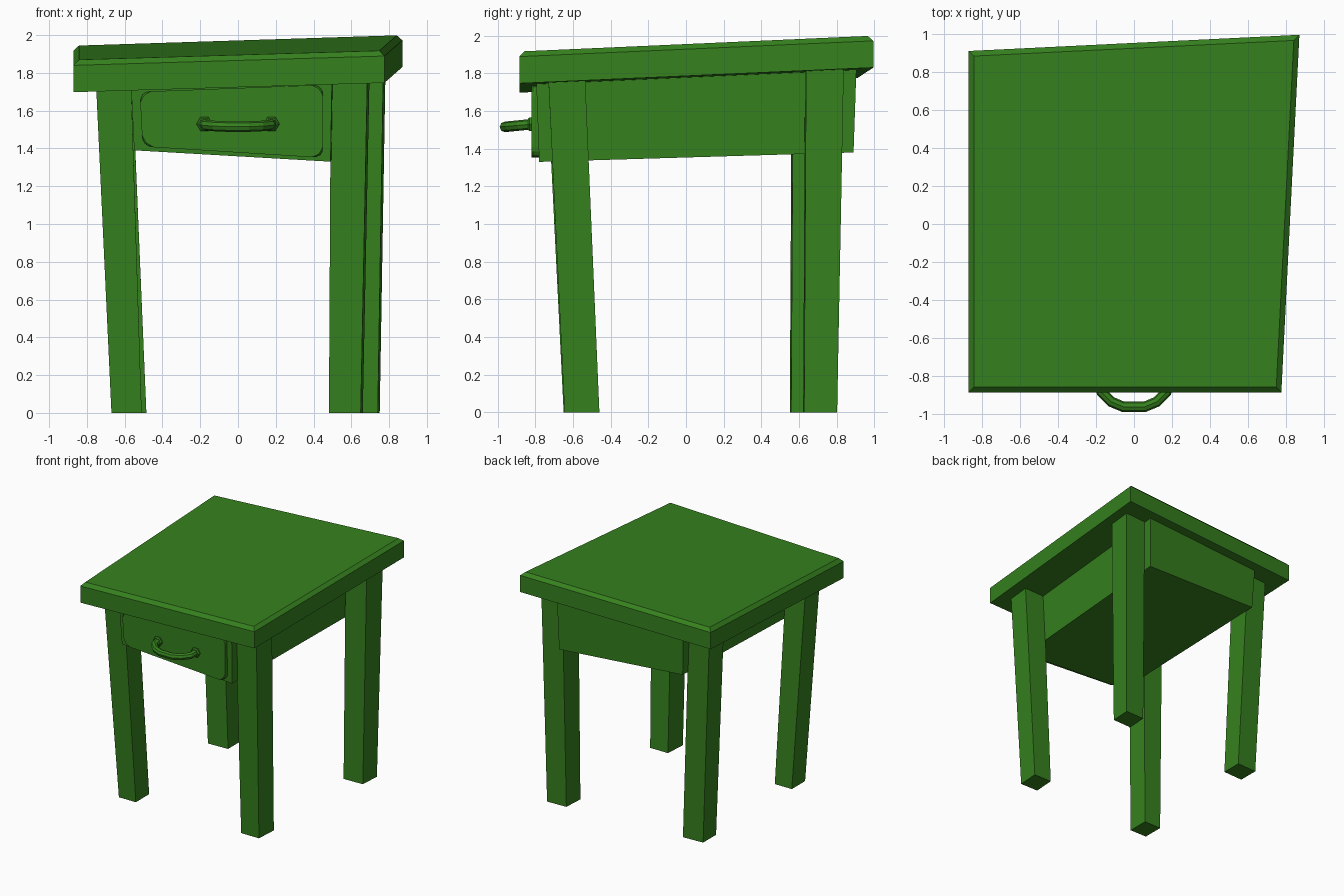
import bpy, bmesh, math
from mathutils import Vector

if "Cube" in bpy.data.objects:
    bpy.data.objects.remove(bpy.data.objects["Cube"])

green = bpy.data.materials.new("green_paint")
green.diffuse_color = (0.036, 0.22, 0.013, 1)
green.use_nodes = True
green.node_tree.nodes["Principled BSDF"].inputs["Base Color"].default_value = green.diffuse_color


def finish(name, bm):
    bmesh.ops.recalc_face_normals(bm, faces=bm.faces[:])
    me = bpy.data.meshes.new(name)
    bm.to_mesh(me)
    bm.free()
    ob = bpy.data.objects.new(name, me)
    bpy.context.collection.objects.link(ob)
    me.materials.append(green)
    return ob


def underside(x, y):
    """Tilted plane of the crooked table top's lower face."""
    return 1.762 + 0.03 * x + 0.043 * y


def loft(name, rings, chamfer=0):
    """Closed solid through rings of points, with optional chamfer of the last ring."""
    bm = bmesh.new()
    vs = [[bm.verts.new(p) for p in r] for r in rings]
    n = len(vs[0])
    for a, b in zip(vs, vs[1:]):
        for i in range(n):
            bm.faces.new((a[i], a[(i + 1) % n], b[(i + 1) % n], b[i]))
    bm.faces.new(vs[0])
    last = bm.faces.new(vs[-1])
    if chamfer:
        bmesh.ops.bevel(bm, geom=list(last.edges), offset=chamfer, segments=1,
                        affect='EDGES', profile=0.5)
    return finish(name, bm)


def rect(x0, x1, y0, y1, sx=0.0, sy=0.0):
    """Rectangle, sheared like the crooked table plan."""
    xm, ym = (x0 + x1) / 2, (y0 + y1) / 2
    return [(x + sx * (y - ym), y + sy * (x - xm))
            for x, y in ((x0, y0), (x1, y0), (x1, y1), (x0, y1))]


# Crooked table top with chamfered upper edge
plan = [(-0.87, -0.885), (0.775, -0.885), (0.87, 0.995), (-0.87, 0.91)]
loft("table_top", [[(x, y, underside(x, y) + h) for x, y in plan] for h in (0, 0.17)], 0.028)

# Four splayed legs: (foot, head) rectangles
legs = {
    "front_left_leg": (rect(-0.67, -0.51, -0.65, -0.47), rect(-0.75, -0.565, -0.735, -0.545)),
    "front_right_leg": (rect(0.487, 0.655, -0.645, -0.46, 0.06), rect(0.497, 0.69, -0.73, -0.535, 0.06)),
    "back_right_leg": (rect(0.567, 0.745, 0.625, 0.80, 0.06, 0.03), rect(0.58, 0.775, 0.635, 0.835, 0.06, 0.03)),
    "back_left_leg": (rect(-0.67, -0.485, 0.555, 0.73, 0, 0.04), rect(-0.75, -0.56, 0.565, 0.76, 0, 0.04)),
}
for name, (foot, head) in legs.items():
    loft(name, [[(x, y, 0) for x, y in foot], [(x, y, underside(x, y)) for x, y in head]])

# Drawer case between the legs, running front to back
loft("drawer_case", [
    [(-0.55, -0.78, 1.39), (0.49, -0.78, 1.33), (0.575, 0.89, 1.38), (-0.55, 0.83, 1.44)],
    [(x, y, underside(x, y)) for x, y in
     [(-0.565, -0.795), (0.497, -0.795), (0.585, 0.905), (-0.565, 0.845)]]])

# Drawer front: skewed plate with rounded corners
corners = [Vector(c) for c in ((-0.505, 1.41), (0.45, 1.35), (0.45, 1.737), (-0.52, 1.7))]
outline = []
for i, c in enumerate(corners):
    a = c + (corners[i - 1] - c).normalized() * 0.06
    b = c + (corners[(i + 1) % 4] - c).normalized() * 0.06
    for k in range(5):
        t = k / 4
        outline.append(a * (1 - t) ** 2 + c * 2 * t * (1 - t) + b * t * t)
loft("drawer_front", [[(p.x, y, p.y) for p in outline] for y in (-0.775, -0.82)], 0.008)

# Handle mounts
for side, name in ((-1, "left_handle_mount"), (1, "right_handle_mount")):
    loft(name, [[(side * 0.178 + r * math.cos(k * math.pi / 3),
                  y, 1.53 + r * math.sin(k * math.pi / 3)) for k in range(6)]
                for y, r in ((-0.81, 0.042), (-0.832, 0.042), (-0.84, 0.032))])

# Bowed drawer handle, eight-sided tube
half = [(0.178, -0.82), (0.17, -0.885), (0.12, -0.935), (0.055, -0.962)]
path = [Vector((-x, y, 0)) for x, y in half] + [Vector((x, y, 0)) for x, y in reversed(half)]
rings = []
for i, p in enumerate(path):
    d = (path[min(i + 1, 7)] - path[max(i - 1, 0)]).normalized()
    side = Vector((d.y, -d.x, 0))
    zc = 1.53 + 0.1 * (p.y + 0.82)
    rings.append([(p.x + side.x * 0.028 * math.cos(a), p.y + side.y * 0.028 * math.cos(a),
                   zc + 0.028 * math.sin(a)) for a in (k * math.pi / 4 for k in range(8))])
loft("drawer_handle", rings)
